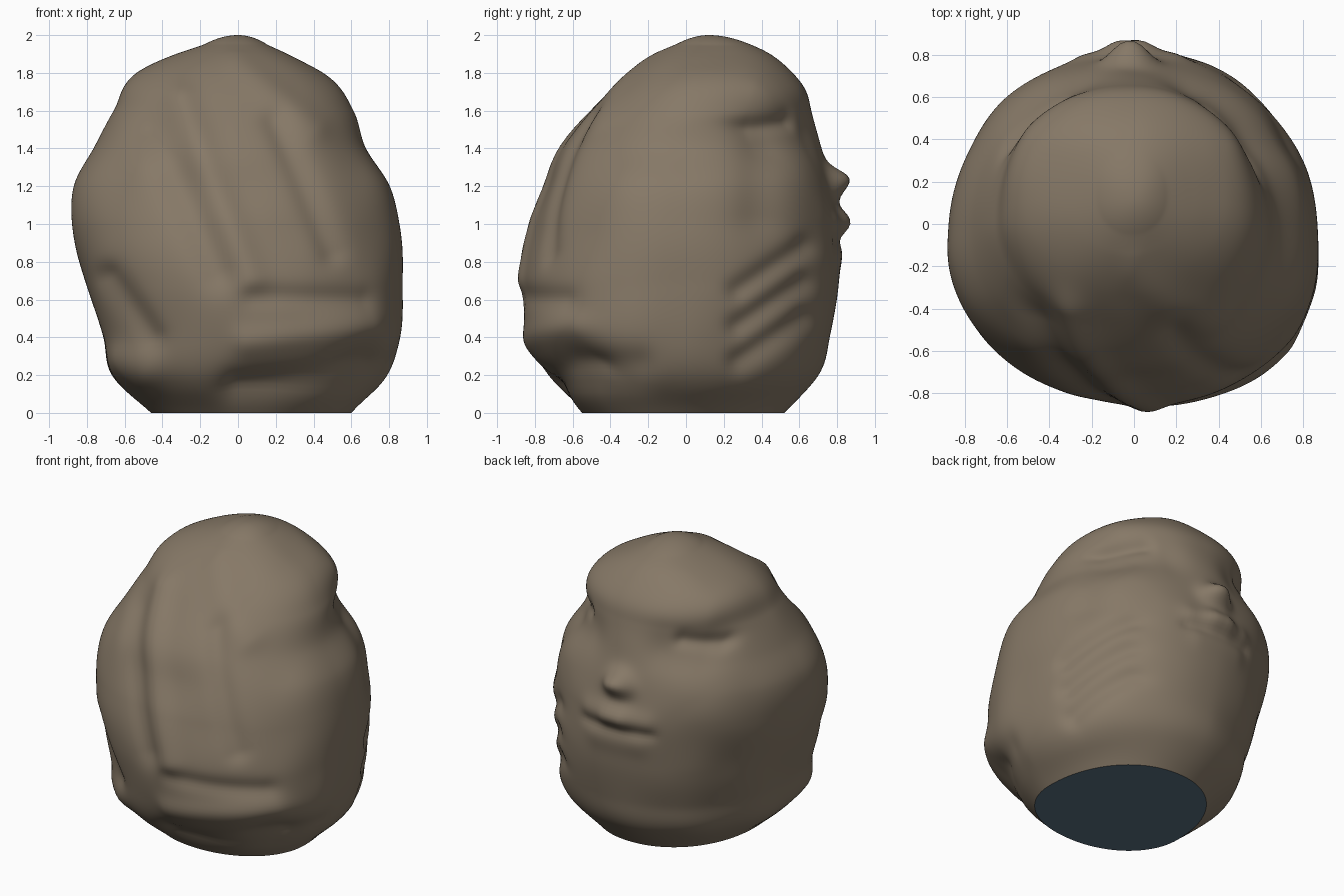
import bpy, bmesh, math
from mathutils import Vector, noise

if "Cube" in bpy.data.objects:
    bpy.data.objects.remove(bpy.data.objects["Cube"])

# Silhouette extents by height: z, x min, x max, y min, y max
PROFILE = [
    (0, -.46, .60, -.55, .52), (.2, -.67, .79, -.75, .70), (.4, -.72, .86, -.83, .76),
    (.7, -.81, .875, -.86, .81), (1, -.88, .855, -.80, .80), (1.2, -.87, .81, -.73, .765),
    (1.4, -.76, .68, -.65, .715), (1.6, -.66, .61, -.50, .65), (1.8, -.54, .46, -.29, .56),
    (1.95, -.18, .16, -.05, .34), (2, 0, 0, .12, .12)]

FRONT, BACK, LEFT, RIGHT = (Vector(d) for d in ((0, -1, 0), (0, 1, 0), (-1, 0, 0), (1, 0, 0)))
RELIEF = []


def stroke(side, a, b, radius, height):
    """Raise (or carve, if negative) along a line drawn on one side view."""
    RELIEF.append((side, Vector(a), Vector(b), radius, height))


def face_bar(half, z, radius, height):
    """Level stroke across the middle of the face, which is on the back."""
    stroke(BACK, (-.02 - half, z), (half - .02, z), radius, height)


# Nose, lips, mouth line, chin, brow
face_bar(.01, 1.22, .08, .085)
face_bar(.07, 1.2, .06, .02)
face_bar(.04, 1.01, .08, .05)
face_bar(.2, 1.0, .07, .022)
face_bar(.24, .92, .04, -.015)
face_bar(.15, .84, .08, .015)
face_bar(.45, 1.68, .1, .02)
for s in (-1, 1):
    # Eye slits, eye sockets and cheeks
    stroke(BACK, (s * .38, 1.55), (s * .58, 1.52), .05, -.03)
    stroke(BACK, (s * .28, 1.47), (s * .5, 1.47), .13, -.03)
    stroke(BACK, (s * .45, 1.15), (s * .5, 1.1), .2, .015)
# Slanting folds on the right side, and its hollow temple and foot
for i in range(3):
    z = .27 + i * .19
    stroke(RIGHT, (.28, z), (.62, z + .23), .06, -.028)
stroke(RIGHT, (.4, 1.38), (.38, 1.05), .12, -.02)
stroke(RIGHT, (-.6, .28), (-.25, .26), .09, -.025)
# Diagonal fold on the front: sharp crest with a valley to its left
stroke(FRONT, (-.3, 1.65), (.06, .7), .09, .035)
stroke(FRONT, (-.45, 1.5), (-.1, .75), .1, -.03)
stroke(FRONT, (.2, 1.55), (.5, .85), .07, -.025)
stroke(FRONT, (0, 1.85), (.4, 1.5), .08, .015)
# Front ledge: groove, lip, undercut
stroke(FRONT, (.08, .62), (.66, .6), .06, -.022)
stroke(FRONT, (.05, .38), (.7, .46), .08, .03)
stroke(FRONT, (.0, .13), (.7, .22), .1, -.045)
# Left groove and projecting foot
stroke(FRONT, (-.68, .72), (-.46, .4), .07, -.03)
stroke(FRONT, (-.62, .27), (-.5, .22), .1, .03)


def section(z):
    """Smoothly interpolated silhouette extents at height z."""
    last = len(PROFILE) - 1
    i = 0
    while i < last - 1 and PROFILE[i + 1][0] < z:
        i += 1
    p0, p1, p2, p3 = (PROFILE[max(0, min(last, i + d))] for d in (-1, 0, 1, 2))
    h = p2[0] - p1[0]
    t = (z - p1[0]) / h
    out = []
    for k in range(1, 5):
        if i == last - 1:                            # round crown
            out.append(p2[k] + (p1[k] - p2[k]) * math.sqrt(max(0, 1 - t)))
            continue
        m1 = (p2[k] - p0[k]) / (p2[0] - p0[0]) * h
        m2 = (p3[k] - p1[k]) / (p3[0] - p1[0]) * h
        blend = t * t * (3 - 2 * t)
        out.append(p1[k] + (p2[k] - p1[k]) * blend
                   + t * (1 - t) ** 2 * m1 - t * t * (1 - t) * m2)
    return out


def point(a, z):
    """Point on the rounded body at angle a and height z, widest toward the front."""
    x0, x1, y0, y1 = section(z)
    c, s = math.cos(a), math.sin(a)
    e = 2 / 2.1
    x = math.copysign(abs(c) ** e, c) * (x1 - x0) / 2 + (x0 + x1) / 2
    yc = (y0 + y1) / 2 - .1 * min(1, 2 - z)
    y = yc + abs(s) ** e * ((y1 if s > 0 else y0) - yc)
    return Vector((x, y, z))


def relief(p, n):
    total = 0
    for side, a, b, r, h in RELIEF:
        w = min(1, n.dot(side) * 2.2)
        if w > 0:
            q = Vector((p.x if side.y else p.y, p.z))
            d = b - a
            t = max(0, min(1, (q - a).dot(d) / d.length_squared))
            total += w * h * math.exp(-((q - a - d * t).length / r) ** 2)
    return total


# Carved boulder: stacked rings closer together near the crown
RINGS, SEGS = 130, 200
bm = bmesh.new()
rings = []
for j in range(RINGS):
    z = 2 * math.sin(j / RINGS * math.pi / 2)
    rings.append([bm.verts.new(point(2 * math.pi * k / SEGS, z)) for k in range(SEGS)])
top = bm.verts.new((0, .12, 2))
for lo, hi in zip(rings, rings[1:]):
    for k in range(SEGS):
        n = (k + 1) % SEGS
        bm.faces.new((lo[k], lo[n], hi[n], hi[k]))
for k in range(SEGS):
    bm.faces.new((rings[-1][k], rings[-1][(k + 1) % SEGS], top))
bm.normal_update()

# Push relief and gentle stone waviness along the normals
moves = []
for v in bm.verts:
    p, n = v.co.copy(), v.normal.copy()
    fade = min(1, p.z / .12) * min(1, (2 - p.z) / .1)
    wave = noise.noise(p * 3) * .012
    moves.append(p + n * (relief(p, n) + wave) * fade)
for v, p in zip(bm.verts, moves):
    v.co = p

# Flat slate underside
base = bm.faces.new(rings[0][::-1])
base.material_index = 1
for f in bm.faces:
    f.smooth = f is not base
for e in base.edges:
    e.smooth = False

mesh = bpy.data.meshes.new("carved_boulder")
bm.to_mesh(mesh)
bm.free()
boulder = bpy.data.objects.new("carved_boulder", mesh)
bpy.context.collection.objects.link(boulder)
for name, colour in (("brown stone", (.24, .19, .135, 1)), ("slate base", (.1, .16, .22, 1))):
    mat = bpy.data.materials.new(name)
    mat.diffuse_color = colour
    mat.use_nodes = True
    mat.node_tree.nodes["Principled BSDF"].inputs["Base Color"].default_value = mat.diffuse_color
    mesh.materials.append(mat)
